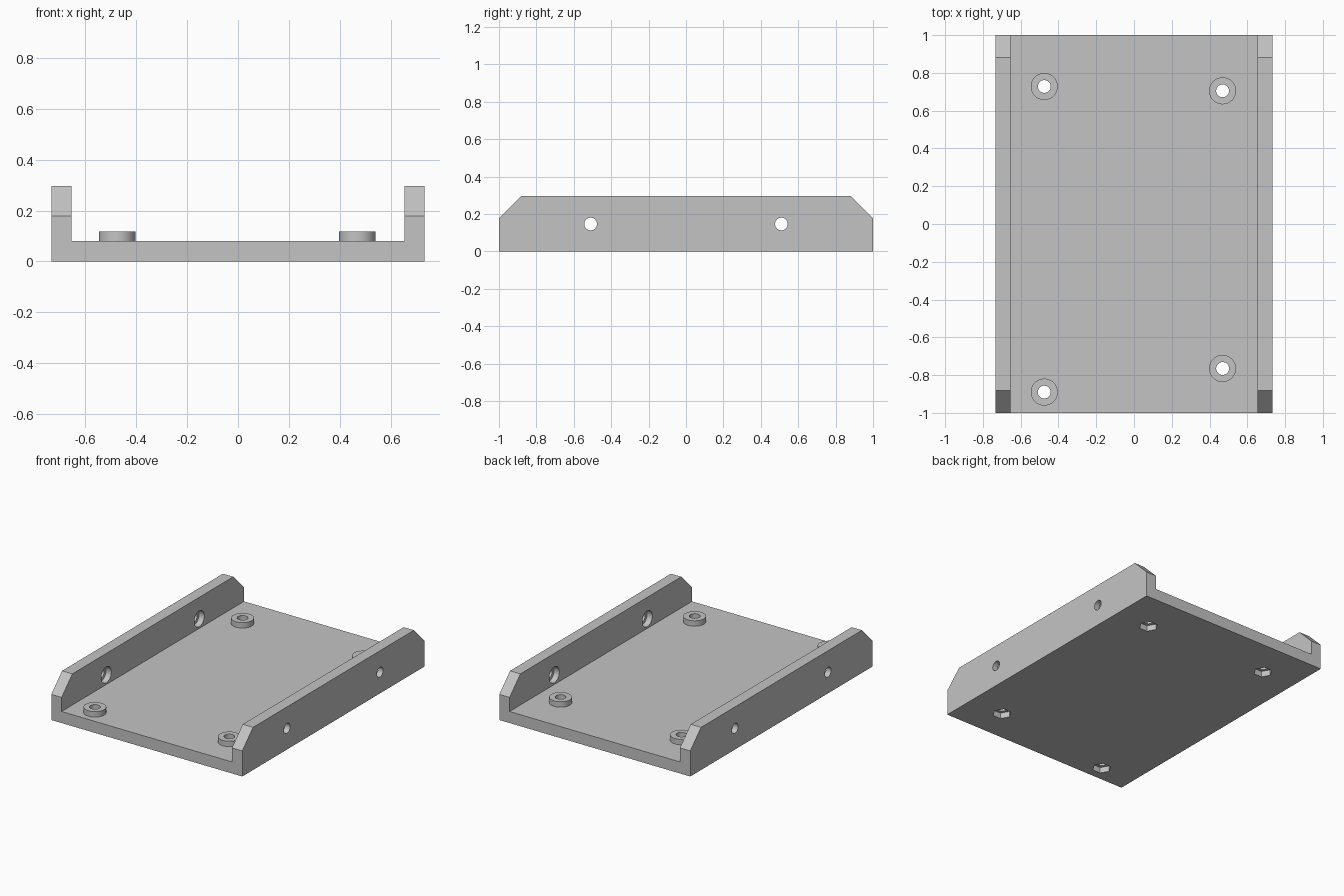
import bpy, bmesh
from math import pi, radians
from mathutils import Matrix

if "Cube" in bpy.data.objects:
    bpy.data.objects.remove(bpy.data.objects["Cube"], do_unlink=True)

W, L, H = 0.733, 1.0, 0.296        # half width, half length, wall height
INNER, FLOOR = 0.654, 0.08         # inner wall face, floor thickness
HOLE_R = 0.034
MOUNTS = [(-0.475, 0.728), (0.469, 0.705), (0.469, -0.765), (-0.475, -0.89)]

grey = bpy.data.materials.new("plain grey")
grey.use_nodes = True
colour = (0.55, 0.55, 0.55, 1)
grey.diffuse_color = colour
grey.node_tree.nodes["Principled BSDF"].inputs["Base Color"].default_value = colour


def make_object(name, bm):
    bmesh.ops.recalc_face_normals(bm, faces=bm.faces)
    mesh = bpy.data.meshes.new(name)
    bm.to_mesh(mesh)
    bm.free()
    mesh.materials.append(grey)
    obj = bpy.data.objects.new(name, mesh)
    bpy.context.collection.objects.link(obj)
    return obj


def cylinder(name, centre, radius, depth, sides=40, axis="Z", turn=0.0):
    bm = bmesh.new()
    m = Matrix.Translation(centre)
    if axis == "X":
        m = m @ Matrix.Rotation(pi / 2, 4, "Y")
    m = m @ Matrix.Rotation(turn, 4, "Z")
    bmesh.ops.create_cone(bm, cap_ends=True, segments=sides, radius1=radius,
                          radius2=radius, depth=depth, matrix=m)
    return make_object(name, bm)


def box(name, centre, size):
    bm = bmesh.new()
    m = Matrix.Translation(centre) @ Matrix.Diagonal((*size, 1))
    bmesh.ops.create_cube(bm, size=1, matrix=m)
    return make_object(name, bm)


def cut(target, cutter):
    """Subtract the cutter from the target, then discard the cutter."""
    cutter.hide_render = True
    mod = target.modifiers.new("cut", "BOOLEAN")
    mod.operation, mod.solver, mod.object = "DIFFERENCE", "EXACT", cutter
    bpy.context.view_layer.objects.active = target
    bpy.ops.object.modifier_apply(modifier=mod.name)
    bpy.data.objects.remove(cutter, do_unlink=True)


# Tray: side profile with clipped top corners, swept across the width
profile = [(-L, 0), (L, 0), (L, 0.178), (0.882, H), (-0.882, H), (-L, 0.178)]
bm = bmesh.new()
face = bm.faces.new([bm.verts.new((-W, y, z)) for y, z in profile])
sweep = bmesh.ops.extrude_face_region(bm, geom=[face])
bmesh.ops.translate(bm, vec=(2 * W, 0, 0),
                    verts=[v for v in sweep["geom"] if isinstance(v, bmesh.types.BMVert)])
tray = make_object("tray", bm)

# Open channel between the two walls
cut(tray, box("channel_cutter", (0, 0, FLOOR + 0.5), (2 * INNER, 3, 1)))

# Wall screw holes, recessed for the screw heads on the inner faces
for side in (-1, 1):
    for y in (-0.51, 0.51):
        cut(tray, cylinder("hole_cutter", (side * 0.7, y, 0.147), HOLE_R, 0.3, axis="X"))
        cut(tray, cylinder("head_cutter", (side * (INNER - 0.01), y, 0.147),
                           0.055, 0.1, axis="X"))

# Floor standoffs with through holes and hexagonal nut pockets underneath
parts = [tray]
for x, y in MOUNTS:
    cut(tray, cylinder("hole_cutter", (x, y, 0.05), HOLE_R, 0.4))
    cut(tray, cylinder("nut_cutter", (x, y, 0), 0.061, 0.08, sides=6, turn=pi / 2))
    ring = cylinder("standoff", (x, y, 0.099), 0.0715, 0.038)
    cut(ring, cylinder("hole_cutter", (x, y, 0.1), HOLE_R, 0.4))
    parts.append(ring)

# Smooth the round surfaces only
for obj in bpy.context.view_layer.objects:
    obj.select_set(obj in parts)
bpy.context.view_layer.objects.active = tray
bpy.ops.object.shade_smooth_by_angle(angle=radians(30))
